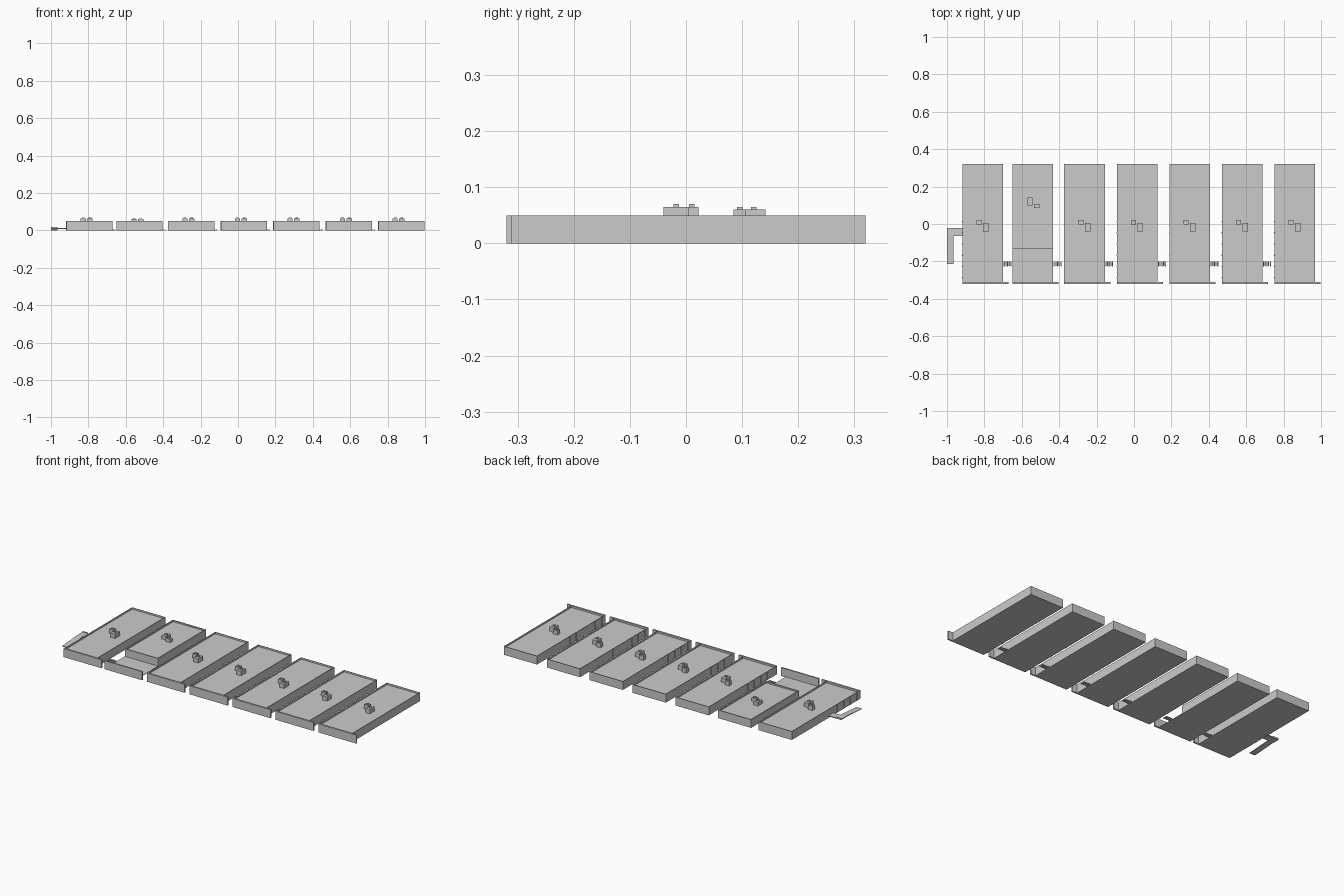
import bpy, bmesh

if "Cube" in bpy.data.objects:
    bpy.data.objects.remove(bpy.data.objects["Cube"])


def prism_mesh(bm, x0, x1, y0, y1, z0, z1):
    """Add a closed box to a bmesh."""
    r = bmesh.ops.create_cube(bm, size=1)
    for v in r["verts"]:
        v.co.x = x0 if v.co.x < 0 else x1
        v.co.y = y0 if v.co.y < 0 else y1
        v.co.z = z0 if v.co.z < 0 else z1
    return r["verts"]


def make(name, boxes):
    """One object made of several boxes."""
    bm = bmesh.new()
    for b in boxes:
        prism_mesh(bm, *b)
    me = bpy.data.meshes.new(name)
    bm.to_mesh(me)
    bm.free()
    ob = bpy.data.objects.new(name, me)
    bpy.context.collection.objects.link(ob)
    return ob


def tray(name, x0, x1, y0, y1, roof, top, t):
    """Closed block with a recessed roof inside a thin parapet."""
    bm = bmesh.new()
    prism_mesh(bm, x0, x1, y0, y1, 0, top)
    bm.faces.ensure_lookup_table()
    bm.normal_update()
    up = max(bm.faces, key=lambda f: f.calc_center_median().z)
    bmesh.ops.inset_region(bm, faces=[up], thickness=t)
    for v in up.verts:
        v.co.z = top
    r = bmesh.ops.extrude_face_region(bm, geom=[up])
    for g in r["geom"]:
        if isinstance(g, bmesh.types.BMVert):
            g.co.z = roof
    if up.is_valid:
        bm.faces.remove(up)
    bmesh.ops.recalc_face_normals(bm, faces=bm.faces[:])
    me = bpy.data.meshes.new(name)
    bm.to_mesh(me)
    bm.free()
    ob = bpy.data.objects.new(name, me)
    bpy.context.collection.objects.link(ob)


def roof_units(name, boxes, roof, top):
    """Rooftop machine boxes, each with a small cap."""
    parts = []
    for x0, x1, y0, y1 in boxes:
        cx, cy = (x0 + x1) / 2, (y0 + y1) / 2
        parts.append((x0, x1, y0, y1, roof, top))
        parts.append((cx - .007, cx + .007, cy - .005, cy + .005, top, top + .005))
    make(name, parts)


W, H = 0.217, 0.05
starts = [-.917, -.65, -.373, -.092, .189, .47, .751]

for i, x in enumerate(starts):
    # front wall running past the block on the right
    make(f"front_wall_{i}", [(x, x + W + .03, -.32, -.311, 0, H)])
    if i == 1:
        # shorter block behind an open courtyard
        make("courtyard_floor", [(x, x + W, -.311, -.13, 0, .003)])
        tray("courtyard_block", x, x + W, -.13, .32, .04, H - .002, .009)
        roof_units("courtyard_roof_units", [(x + .08, x + .108, .10, .142),
                                            (x + .115, x + .145, .085, .107)], .04, .06)
    else:
        tray(f"block_{i}", x, x + W, -.311, .32, .04, H, .003)
        roof_units(f"roof_units_{i}", [(x + .075, x + .103, -.002, .022),
                                       (x + .111, x + .14, -.04, .005)], .04, .065)
        # thin pilasters on the left wall
        make(f"pilasters_{i}", [(x - .002, x, y, y + .006, 0, H)
                                for y in [-.29 + .06 * k for k in range(6)]])
    # small slatted steps in the gap to the next block
    if i < 6:
        g = x + W
        make(f"gap_steps_{i}", [(g + .003 + .009 * k, g + .009 + .009 * k,
                                 -.228 + .003 * (k % 2), -.2, 0, .004) for k in range(5)])

# entrance ramp and landing on the left end
make("landing", [(-1, -.915, -.065, -.022, .009, .014)])
ramp = make("ramp", [(-1, -.965, -.215, -.065, 0, .004)])
for v in ramp.data.vertices:
    if v.co.y > -.1:
        v.co.z += .010
make("landing_kerb", [(-1, -.965, -.026, -.022, .014, .018)])
